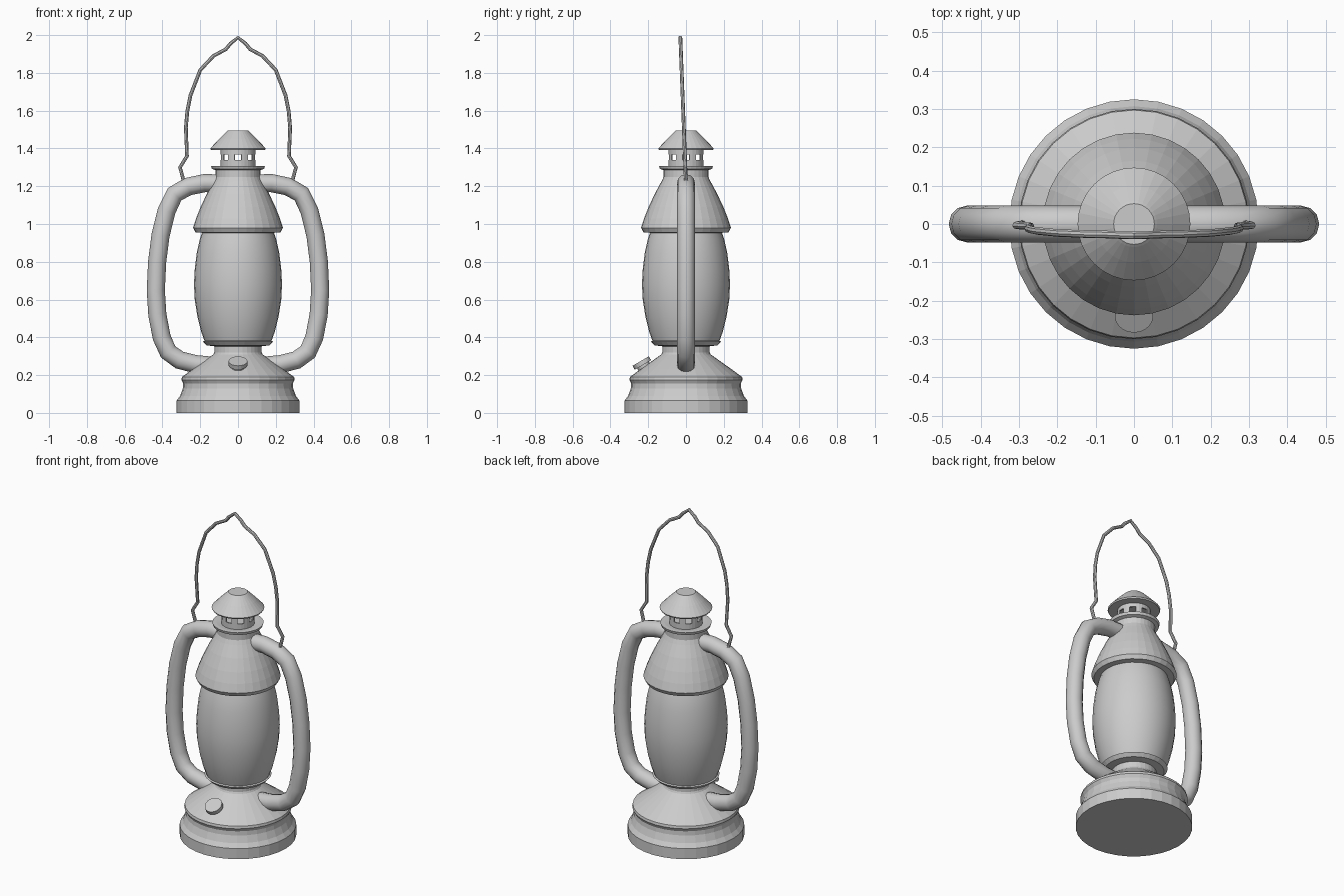
import bpy, bmesh, math
from mathutils import Vector

if "Cube" in bpy.data.objects:
    bpy.data.objects.remove(bpy.data.objects["Cube"])

SEG = 32


def finish(name, bm, smooth=None):
    mesh = bpy.data.meshes.new(name)
    bmesh.ops.recalc_face_normals(bm, faces=bm.faces)
    bm.to_mesh(mesh)
    bm.free()
    ob = bpy.data.objects.new(name, mesh)
    bpy.context.collection.objects.link(ob)
    if smooth:
        bpy.ops.object.select_all(action='DESELECT')
        ob.select_set(True)
        bpy.context.view_layer.objects.active = ob
        bpy.ops.object.shade_smooth_by_angle(angle=math.radians(smooth))
    return ob


def lathe(name, profile, smooth=None, caps=True, seg=SEG, skip=None):
    """Revolve (radius, z) points; skip(ring, segment) leaves openings."""
    bm = bmesh.new()
    rings = [[bm.verts.new((r * math.cos(2 * math.pi * i / seg),
                            r * math.sin(2 * math.pi * i / seg), z))
              for i in range(seg)] for r, z in profile]
    for k, (a, b) in enumerate(zip(rings, rings[1:])):
        for i in range(seg):
            if skip and skip(k, i):
                continue
            j = (i + 1) % seg
            bm.faces.new((a[i], a[j], b[j], b[i]))
    if caps:
        bm.faces.new(rings[0])
        bm.faces.new(rings[-1])
    return finish(name, bm, smooth)


def tube(name, points, radius, res):
    """Round tube along a path, converted to a mesh."""
    cu = bpy.data.curves.new(name, 'CURVE')
    cu.dimensions = '3D'
    cu.bevel_depth = radius
    cu.bevel_resolution = res
    cu.use_fill_caps = True
    sp = cu.splines.new('POLY')
    sp.points.add(len(points) - 1)
    for p, co in zip(sp.points, points):
        p.co = (*co, 1)
    ob = bpy.data.objects.new(name, cu)
    bpy.context.collection.objects.link(ob)
    bpy.ops.object.select_all(action='DESELECT')
    ob.select_set(True)
    bpy.context.view_layer.objects.active = ob
    bpy.ops.object.convert(target='MESH')
    bpy.ops.object.shade_smooth_by_angle(angle=math.radians(40))
    return ob


# Fuel tank base with sloping shoulder and burner neck
lathe("fuel_tank", [(0.325, 0), (0.325, 0.065), (0.307, 0.09), (0.292, 0.13),
                    (0.29, 0.155), (0.30, 0.175), (0.297, 0.19), (0.24, 0.232),
                    (0.13, 0.31), (0.125, 0.32), (0.125, 0.36)])

# Plate holding the globe
lathe("globe_plate", [(0.12, 0.352), (0.168, 0.358), (0.187, 0.378), (0.175, 0.383)])

# Bulging glass globe
lathe("globe", [(0.175, 0.375), (0.195, 0.43), (0.215, 0.51), (0.229, 0.60),
                (0.233, 0.68), (0.229, 0.76), (0.218, 0.85), (0.202, 0.92),
                (0.188, 0.96)], smooth=40)

# Hood above the globe
lathe("hood", [(0.185, 0.953), (0.225, 0.956), (0.238, 0.98), (0.222, 1.03),
               (0.198, 1.09), (0.165, 1.16), (0.13, 1.225), (0.118, 1.25),
               (0.118, 1.285), (0.138, 1.292), (0.143, 1.308), (0.12, 1.308),
               (0.09, 1.304)])

# Chimney collar with a ring of vent openings, thickened
collar = lathe("vent_collar", [(0.093, 1.30), (0.093, 1.338), (0.093, 1.368), (0.093, 1.40)],
               caps=False, skip=lambda k, i: k == 1 and (i + 1) % 4 < 2)
mod = collar.modifiers.new("thickness", 'SOLIDIFY')
mod.thickness = 0.008
mod.offset = -1

# Conical chimney cap
lathe("chimney_cap", [(0.09, 1.392), (0.143, 1.392), (0.147, 1.40), (0.10, 1.45),
                      (0.06, 1.489), (0.053, 1.495)])

# Side air tubes, left and right
side = [(0.09, 1.215), (0.18, 1.216), (0.265, 1.198), (0.335, 1.158), (0.378, 1.07),
        (0.41, 0.94), (0.428, 0.80), (0.435, 0.65), (0.427, 0.52), (0.404, 0.40),
        (0.37, 0.323), (0.31, 0.28), (0.225, 0.258), (0.14, 0.25)]
for label, s in (("left", -1), ("right", 1)):
    tube("air_tube_" + label, [(s * x, 0, z) for x, z in side], 0.048, 4)

# Wire bail handle, leaning slightly forward
half = [(0.283, 1.212), (0.307, 1.30), (0.27, 1.36), (0.276, 1.51), (0.268, 1.60),
        (0.252, 1.68), (0.20, 1.815), (0.13, 1.89), (0.065, 1.925), (0.04, 1.955)]
path = [(-x, z) for x, z in half] + [(0, 1.987)] + half[::-1]
tube("bail_handle", [(x, -0.03 * (z - 1.21) / 0.78, z) for x, z in path], 0.010, 2)

# Pivot lugs where the bail meets the tubes
for label, s in (("left", -1), ("right", 1)):
    tube("bail_lug_" + label, [(s * 0.276, 0, 1.20), (s * 0.289, 0, 1.235)], 0.013, 2)

# Filler cap on the front shoulder: stem and disc
axis = Vector((0, -0.5, 0.86)).normalized()
for name, r, lo, hi in (("filler_stem", 0.036, -0.05, 0.0), ("filler_cap", 0.05, -0.012, 0.012)):
    ob = lathe(name, [(r, lo), (r, hi)], seg=20)
    ob.location = (0, -0.234, 0.264)
    ob.rotation_euler = axis.to_track_quat('Z', 'Y').to_euler()
